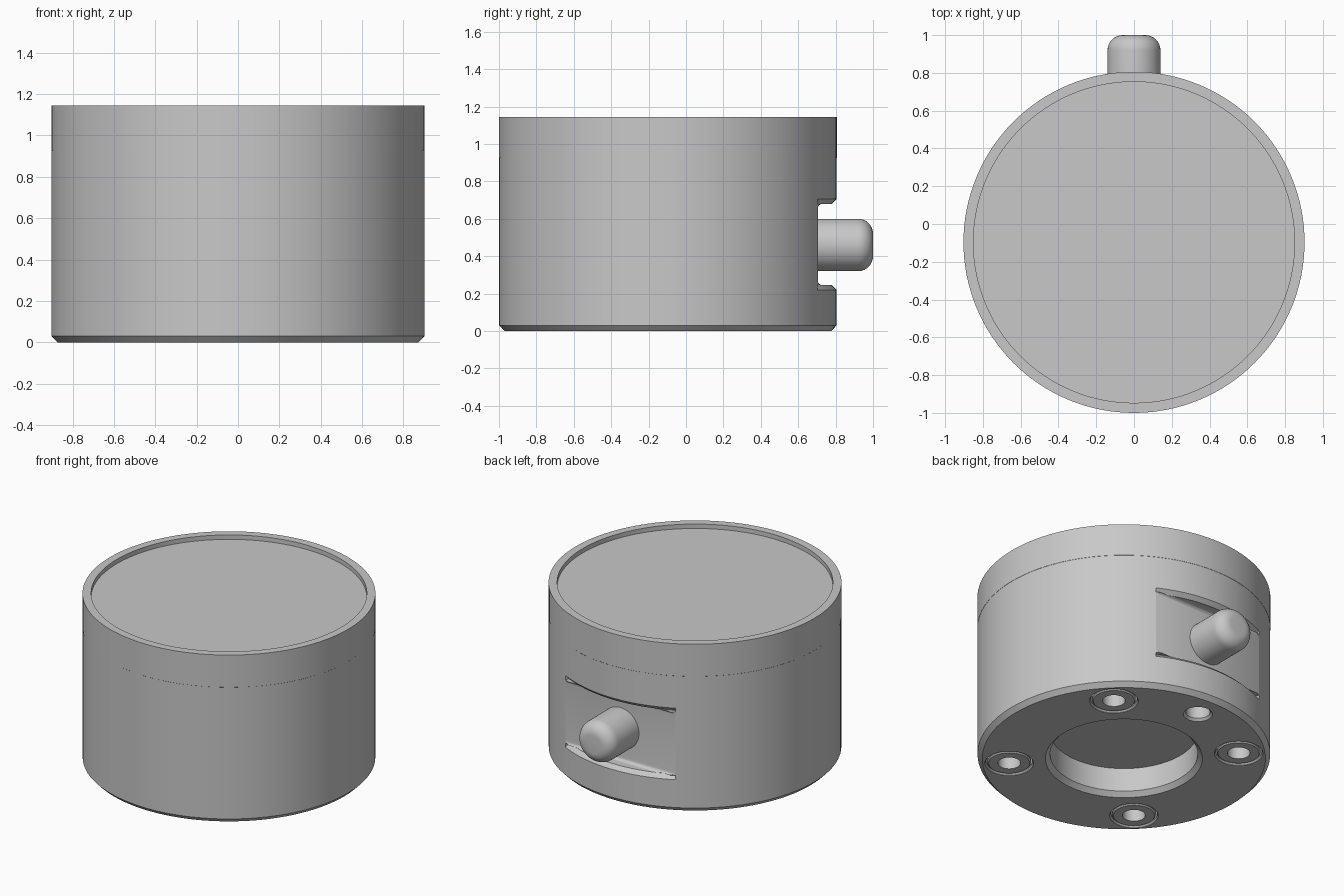
import bpy, bmesh, math
from mathutils import Matrix, Vector

cube = bpy.data.objects.get("Cube")
if cube:
    bpy.data.objects.remove(cube, do_unlink=True)

CENTRE = Vector((0, -0.097, 0))
R = 0.903
H = 1.145

grey = bpy.data.materials.new("satin grey")
grey.use_nodes = True
colour = (0.58, 0.58, 0.58, 1)
grey.diffuse_color = colour
grey.node_tree.nodes["Principled BSDF"].inputs["Base Color"].default_value = colour


def add_object(name, bm, location):
    bmesh.ops.recalc_face_normals(bm, faces=bm.faces)
    mesh = bpy.data.meshes.new(name)
    bm.to_mesh(mesh)
    bm.free()
    mesh.materials.append(grey)
    obj = bpy.data.objects.new(name, mesh)
    obj.location = location
    bpy.context.collection.objects.link(obj)
    return obj


def lathe(name, profile, location=CENTRE, steps=48):
    """Turn an open (radius, height) profile that starts and ends on the axis."""
    bm = bmesh.new()
    verts = [bm.verts.new((r, 0, z)) for r, z in profile]
    edges = [bm.edges.new(pair) for pair in zip(verts, verts[1:])]
    bmesh.ops.spin(bm, geom=verts + edges, cent=(0, 0, 0), axis=(0, 0, 1),
                   angle=math.tau, steps=steps)
    bmesh.ops.remove_doubles(bm, verts=bm.verts, dist=1e-4)
    return add_object(name, bm, location)


def arc_wedge(name, profile, half_angle, steps=24):
    """Sweep a closed profile through an arc centred on the back."""
    bm = bmesh.new()
    face = bm.faces.new([bm.verts.new((r, 0, z)) for r, z in profile])
    bmesh.ops.rotate(bm, verts=bm.verts, cent=(0, 0, 0),
                     matrix=Matrix.Rotation(math.pi / 2 - half_angle, 3, "Z"))
    start = bmesh.ops.duplicate(bm, geom=[face])["geom"]
    bmesh.ops.spin(bm, geom=[face], cent=(0, 0, 0), axis=(0, 0, 1),
                   angle=2 * half_angle, steps=steps)
    bmesh.ops.remove_doubles(bm, verts=bm.verts, dist=1e-5)
    return add_object(name, bm, CENTRE)


def box(name, low, high, bevel):
    bm = bmesh.new()
    bmesh.ops.create_cube(bm, size=1)
    low, high = Vector(low), Vector(high)
    bmesh.ops.scale(bm, vec=high - low, verts=bm.verts)
    bmesh.ops.translate(bm, vec=(low + high) / 2, verts=bm.verts)
    inner = [e for e in bm.edges
             if all(abs(v.co.y - low.y) < 1e-4 for v in e.verts)
             and abs(e.verts[0].co.z - e.verts[1].co.z) < 1e-4]
    bmesh.ops.bevel(bm, geom=inner, offset=bevel, segments=4, profile=0.5,
                    affect="EDGES")
    return add_object(name, bm, (0, 0, 0))


def cut(target, cutter):
    cutter.hide_render = True
    mod = target.modifiers.new("cut", "BOOLEAN")
    mod.operation = "DIFFERENCE"
    mod.solver = "EXACT"
    mod.object = cutter
    bpy.context.view_layer.objects.active = target
    bpy.ops.object.modifier_apply(modifier=mod.name)
    bpy.data.objects.remove(cutter, do_unlink=True)


def smooth(obj):
    bpy.ops.object.select_all(action="DESELECT")
    obj.select_set(True)
    bpy.context.view_layer.objects.active = obj
    bpy.ops.object.shade_smooth_by_angle(angle=math.radians(30))


def around(angle, radius=0.71):
    return CENTRE + Vector((math.cos(angle), math.sin(angle), 0)) * radius


# Housing: chamfered foot, bored underside and shallow recess in the top
body = lathe("housing", [
    (0, 0.19), (0.455, 0.19), (0.455, 0.03), (0.484, 0),
    (R - 0.03, 0), (R - 0.001, 0.03), (R - 0.001, 0.925), (R, 0.926),
    (R, H), (0.85, H), (0.85, H - 0.03), (0, H - 0.03)], steps=128)

# Flat slot in the back, with chamfered upper and lower lips
BOTTOM, TOP, LIP = 0.245, 0.68, 0.027
cut(body, box("slot_cutter", (-0.6, 0.705, BOTTOM), (0.6, 1.2, TOP), 0.025))
for edge, side in ((BOTTOM, -1), (TOP, 1)):
    cut(body, arc_wedge("lip_cutter", [
        (R - LIP, edge - side * 0.002), (R + LIP, edge - side * 0.002),
        (R + LIP, edge + side * 2 * LIP), (R - LIP, edge)],
        math.radians(27.3)))

# Counterbored screws in the underside
for i in range(4):
    spot = around(math.radians(45 + 90 * i))
    cut(body, lathe("screw_hole_cutter", [
        (0, -0.05), (0.15, -0.05), (0.15, 0.003), (0.143, 0.012),
        (0.143, 0.13), (0, 0.13)], spot))
    smooth(lathe("screw_%d" % (i + 1), [
        (0, 0.1), (0.07, 0.1), (0.07, 0.002), (0.127, 0.002),
        (0.135, 0.01), (0.135, 0.135), (0, 0.135)], spot))

# Locating hole near the back
cut(body, lathe("locating_hole_cutter", [
    (0, -0.05), (0.09, -0.05), (0.09, 0), (0.075, 0.015),
    (0.075, 0.15), (0, 0.15)], around(math.pi / 2)))
smooth(body)

# Rounded connector pin standing out of the slot
PIN_R, FILLET, LENGTH = 0.14, 0.08, 0.32
nose = [(PIN_R - FILLET + FILLET * math.cos(a), LENGTH - FILLET + FILLET * math.sin(a))
        for a in (math.pi / 2 * i / 8 for i in range(9))]
pin = lathe("connector_pin", [(0, 0), (PIN_R, 0)] + nose + [(0, LENGTH)],
            (0, 1 - LENGTH, 0.46))
pin.rotation_euler.x = -math.pi / 2
smooth(pin)
